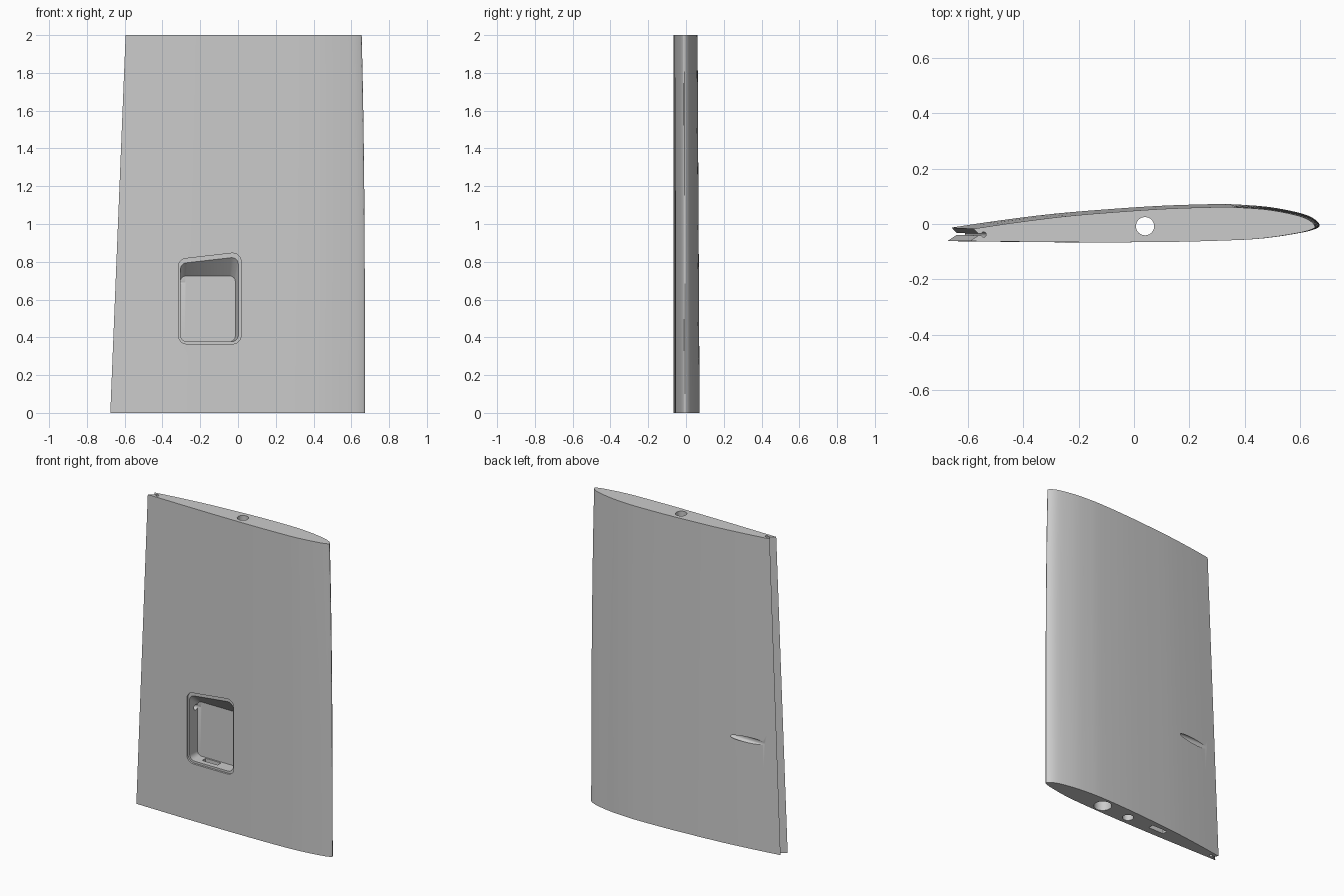
import bpy, bmesh, math
from mathutils import Vector

if "Cube" in bpy.data.objects:
    bpy.data.objects.remove(bpy.data.objects["Cube"])

grey = bpy.data.materials.new("light grey")
grey.diffuse_color = (0.6, 0.6, 0.6, 1)
grey.use_nodes = True
grey.node_tree.nodes["Principled BSDF"].inputs["Base Color"].default_value = grey.diffuse_color


def loft(name, rings):
    """Skin a list of equal-length closed rings and cap both ends."""
    bm = bmesh.new()
    rows = [[bm.verts.new(p) for p in r] for r in rings]
    n = len(rows[0])
    for a, b in zip(rows, rows[1:]):
        for i in range(n):
            j = (i + 1) % n
            bm.faces.new((a[i], a[j], b[j], b[i]))
    bm.faces.new(rows[0][::-1])
    bm.faces.new(rows[-1])
    bmesh.ops.recalc_face_normals(bm, faces=bm.faces)
    me = bpy.data.meshes.new(name)
    bm.to_mesh(me)
    bm.free()
    me.materials.append(grey)
    ob = bpy.data.objects.new(name, me)
    bpy.context.collection.objects.link(ob)
    return ob


def smooth_curve(pts, steps):
    """Catmull-Rom curve through 2D points."""
    p = [Vector(q) for q in pts]
    p = [2 * p[0] - p[1]] + p + [2 * p[-1] - p[-2]]
    out = []
    for i in range(1, len(p) - 2):
        a, b, c, d = p[i - 1:i + 3]
        for s in range(steps):
            t = s / steps
            out.append(0.5 * (2 * b + (c - a) * t + (2 * a - 5 * b + 4 * c - d) * t * t
                              + (3 * b - a - 3 * c + d) * t ** 3))
    return out + [p[-2]]


# Root airfoil: upper trailing edge, round the nose, to lower trailing edge
FOIL = [(-.66, -.013), (-.5, .011), (-.3, .036), (-.1, .053), (.1, .066), (.3, .072),
        (.4, .069), (.5, .06), (.6, .04), (.65, .02), (.672, -.005), (.65, -.019),
        (.6, -.031), (.5, -.047), (.4, -.056), (.2, -.063), (0, -.066), (-.3, -.066),
        (-.676, -.062)]
outline = smooth_curve(FOIL, 5)

# Hinge groove in the trailing edge: V notch, thin slot, round bore
X0 = -.676
bore = [(X0 + .055 + .01 * math.cos(a), -.036 + .01 * math.sin(a))
        for a in [math.radians(200 + 320 * i / 15) for i in range(16)]]
outline += [Vector(p) for p in [(X0 + .034, -.0395)] + bore + [(X0 + .034, -.0325)]]


def section(z):
    nose = .672 - .017 * (z / 2) ** 3
    tail = -.676 + .081 * z / 2
    k = (nose - tail) / 1.348
    return [(tail + (x - X0) * k, -.064 + (y + .064) * (1 - .08 * z / 2), z) for x, y in outline]


wing = loft("wing_panel", [section(2 * i / 8) for i in range(9)])


def cut(cutter):
    cutter.hide_render = True
    m = wing.modifiers.new("cut", 'BOOLEAN')
    m.operation = 'DIFFERENCE'
    m.solver = 'EXACT'
    m.object = cutter
    bpy.context.view_layer.objects.active = wing
    bpy.ops.object.modifier_apply(modifier=m.name)
    bpy.data.objects.remove(cutter)


def rounded(y, x0, x1, z0, zl, zr, r):
    """Rounded four-sided outline in the xz plane, with a sloping top."""
    ring = []
    centres = [(x1 - r, z0 + r), (x1 - r, zr - r), (x0 + r, zl - r), (x0 + r, z0 + r)]
    for q, (cx, cz) in enumerate(centres):
        for i in range(7):
            a = math.radians(-90 + 90 * q + 15 * i)
            ring.append((cx + r * math.cos(a), y, cz + r * math.sin(a)))
    return ring


def rod(p, q, r, n=32):
    """Round cutter between two points."""
    p, q = Vector(p), Vector(q)
    rot = (q - p).to_track_quat('Z', 'Y')
    circle = [rot @ Vector((r * math.cos(2 * math.pi * i / n), r * math.sin(2 * math.pi * i / n), 0))
              for i in range(n)]
    return loft("bore_cutter", [[p + c for c in circle], [q + c for c in circle]])


# Hatch pocket with a stepped lip and a sloping ceiling
cut(loft("pocket_cutter", [
    rounded(-.12, -.316, .016, .365, .818, .846, .045),
    rounded(-.054, -.316, .016, .365, .818, .846, .045),
    rounded(-.054, -.305, .002, .378, .795, .822, .035),
    rounded(.025, -.305, -.014, .378, .725, .725, .03)]))

# Full-length tube hole, blind spar hole, pushrod exit
cut(rod((.04, -.008, -.1), (.04, -.008, 2.1), .033))
cut(rod((.242, .002, -.1), (.242, .002, .6), .053))
cut(rod((-.28, .008, .69), (-.75, .02, .69), .018))

# Cable channel from the root into the pocket
cut(loft("channel_cutter", [[(-.24, -.02, z), (-.13, -.02, z), (-.13, .015, z), (-.24, .015, z)]
                            for z in (-.1, .4)]))

bpy.ops.object.select_all(action='DESELECT')
wing.select_set(True)
bpy.context.view_layer.objects.active = wing
bpy.ops.object.shade_smooth_by_angle(angle=math.radians(25))
